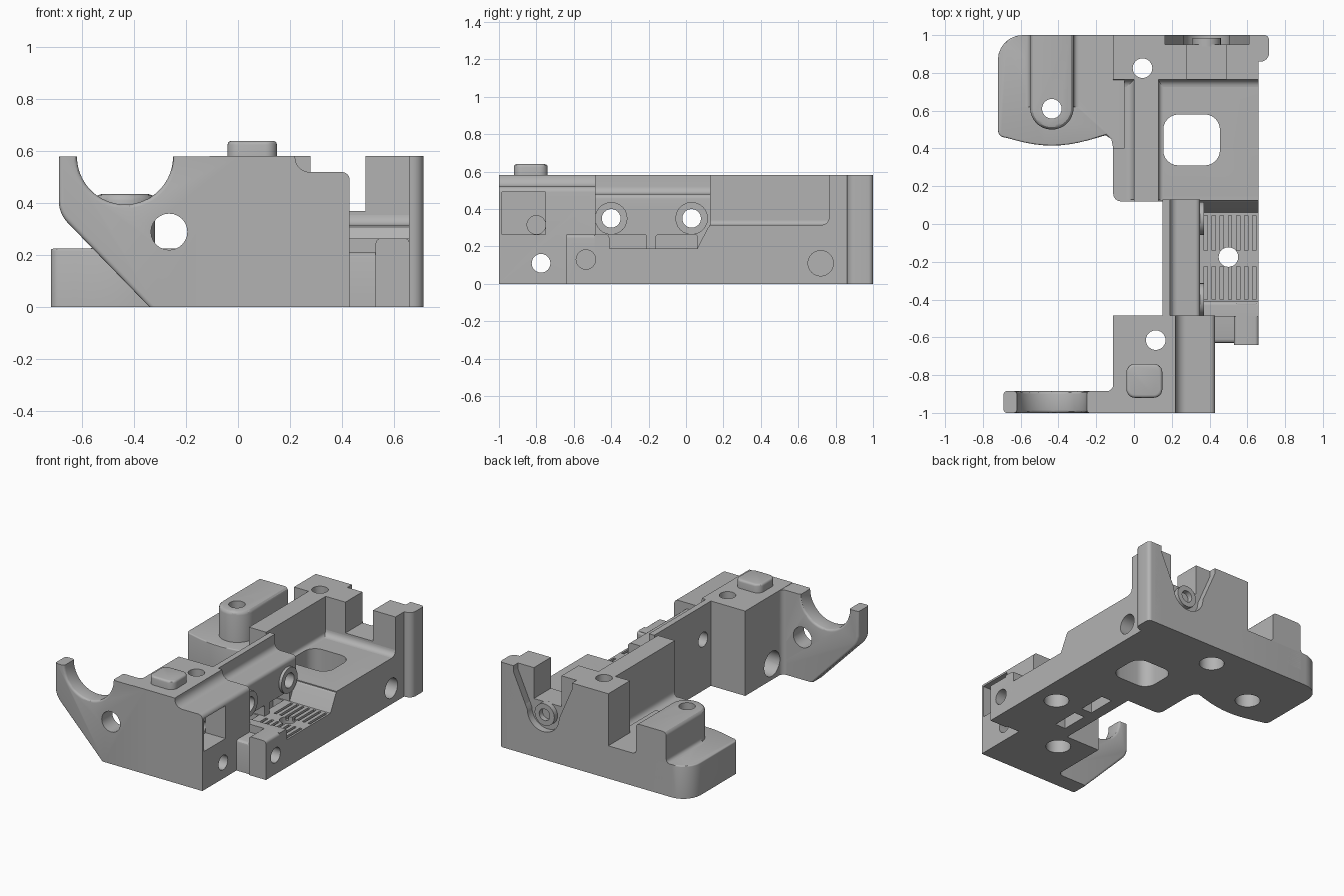
import bpy, bmesh, math
from mathutils import Vector

cube = bpy.data.objects.get("Cube")
if cube:
    bpy.data.objects.remove(cube, do_unlink=True)

grey = bpy.data.materials.new("machined_grey")
grey.use_nodes = True
colour = (0.45, 0.45, 0.45, 1)
grey.diffuse_color = colour
grey.node_tree.nodes["Principled BSDF"].inputs["Base Color"].default_value = colour

parts, cutters = [], []


def arc(cx, cy, r, start, end, n=24):
    """Points on an arc, angles in degrees."""
    angles = [math.radians(start + (end - start) * i / n) for i in range(n + 1)]
    return [(cx + r * math.cos(a), cy + r * math.sin(a)) for a in angles]


def rounded(pts, n=6):
    """Round every corner that carries a third value, its tangent length."""
    out = []
    for i, p in enumerate(pts):
        c = Vector(p[:2])
        if len(p) < 3:
            out.append(c)
            continue
        u = (Vector(pts[i - 1][:2]) - c).normalized()
        v = (Vector(pts[(i + 1) % len(pts)][:2]) - c).normalized()
        a, b, w = c + u * p[2], c + v * p[2], math.sin(u.angle(v) / 2)
        for k in range(n + 1):
            t = k / n
            f, g, h = (1 - t) ** 2, 2 * t * (1 - t) * w, t * t
            out.append((a * f + c * g + b * h) / (f + g + h))
    return out


def prism(name, axis, pts, lo, hi, bevel=0, where=None, group=parts):
    """Extrude a profile along an axis, softening the edges picked by where."""
    place = {"x": lambda a, b, d: (d, a, b),
             "y": lambda a, b, d: (a, d, b),
             "z": lambda a, b, d: (a, b, d)}[axis]
    bm = bmesh.new()
    ring = rounded(pts)
    low, high = ([bm.verts.new(place(p[0], p[1], d)) for p in ring] for d in (lo, hi))
    bm.faces.new(low)
    bm.faces.new(high)
    for i in range(len(ring)):
        bm.faces.new((low[i - 1], low[i], high[i], high[i - 1]))
    bmesh.ops.recalc_face_normals(bm, faces=bm.faces)
    if bevel:
        edges = [e for e in bm.edges if where((e.verts[0].co + e.verts[1].co) / 2)]
        bmesh.ops.bevel(bm, geom=edges, offset=bevel, segments=3, profile=0.5,
                        affect="EDGES", clamp_overlap=True)
    mesh = bpy.data.meshes.new(name)
    bm.to_mesh(mesh)
    bm.free()
    mesh.materials.append(grey)
    ob = bpy.data.objects.new(name, mesh)
    bpy.context.collection.objects.link(ob)
    group.append(ob)
    return ob


def rect(a0, a1, b0, b1, r=None):
    corners = [(a0, b0), (a1, b0), (a1, b1), (a0, b1)]
    return [c + (r,) for c in corners] if r else corners


def box(name, x0, x1, y0, y1, z0, z1, group=parts):
    return prism(name, "z", rect(x0, x1, y0, y1), z0, z1, group=group)


def hole(axis, a, b, r, lo, hi):
    prism("hole_cutter", axis, arc(a, b, r, 0, 345, 23), lo, hi, group=cutters)


def cove(name, axis, a, b, sa, sb, lo, hi, r=0.04):
    """Concave fillet strip in the inside corner at a, b."""
    curve = [(a + sa * (r - r * math.sin(t * math.pi / 12)),
              b + sb * (r - r * math.cos(t * math.pi / 12))) for t in range(7)]
    prism(name, axis, [(a, b)] + curve, lo, hi)


# Front plate with the open cradle and slanted lower corner
prism("front_plate", "y",
      [(-0.34, 0), (0.0, 0), (0.0, 0.58)] + arc(-0.435, 0.58, 0.185, 0, -180, 32)
      + [(-0.69, 0.58), (-0.69, 0.36, 0.05)], -1, -0.885, 0.015,
      lambda c: c.x < -0.25 and 0.01 < c.z < 0.575 and (c.y < -0.99 or c.y > -0.89))

# Front block with its lower rounded shoulder
prism("front_block", "y",
      [(-0.11, 0), (0.43, 0), (0.43, 0.52, 0.03), (0.22, 0.52, 0.055),
       (0.22, 0.582), (-0.11, 0.582)], -1, -0.485)
cove("front_plate_fillet", "z", -0.11, -0.885, -1, 1, 0, 0.58, 0.035)
prism("locating_pad", "z", rect(-0.04, 0.15, -0.92, -0.74, 0.045), 0.56, 0.64, 0.015,
      lambda c: c.z > 0.63)

# Long wall with a thin lip and a lower shoulder
prism("long_wall", "y",
      [(0.15, 0), (0.35, 0), (0.35, 0.48, 0.025), (0.19, 0.48, 0.04),
       (0.19, 0.582), (0.15, 0.582)], -0.5, 0.13)

# Side rail: low grille floor, ramp and raised deck
prism("side_rail", "x",
      [(-0.49, 0), (1, 0), (1, 0.315), (0.125, 0.315, 0.02), (0.06, 0.19),
       (-0.41, 0.19), (-0.41, 0.265, 0.02), (-0.49, 0.265)], 0.16, 0.66)
prism("rail_end_block", "y",
      [(0.53, 0), (0.66, 0), (0.66, 0.265, 0.02), (0.53, 0.265, 0.02)], -0.64, -0.42)
prism("rail_end_link", "y", rect(0.40, 0.55, 0, 0.21), -0.63, -0.45, 0.02,
      lambda c: c.z > 0.2 and c.y < -0.62)

# Rear deck, walls and towers
prism("rear_step", "z",
      [(-0.11, 0.12, 0.04), (0.2, 0.12), (0.2, 1), (-0.11, 1)], 0, 0.2)
box("rear_deck", 0.0, 0.66, 0.125, 1, 0, 0.315)
box("pocket_wall", 0.0, 0.13, 0.12, 1, 0, 0.582)
box("left_tower", -0.11, 0.28, 0.765, 1, 0, 0.582)
box("back_wall", 0.25, 0.52, 0.765, 1, 0, 0.37)
box("right_tower", 0.49, 0.66, 0.765, 1, 0, 0.582)
prism("corner_rib", "z",
      [(0.6, 0.86), (0.715, 0.86, 0.045), (0.715, 1, 0.025), (0.6, 1)], 0, 0.582)
cove("pocket_back_fillet", "x", 0.765, 0.315, -1, 1, 0.13, 0.66)
cove("pocket_side_fillet", "y", 0.13, 0.315, 1, 1, 0.13, 0.765, 0.025)
cove("step_side_fillet", "y", 0.0, 0.2, -1, 1, 0.13, 0.765)
cove("step_back_fillet", "x", 0.765, 0.2, -1, 1, -0.11, 0.0)

# Wing platform with a bowed front edge and a tall rounded boss
bow = [(-0.72 + 0.57 * i / 12, 0.47 - 0.055 * math.sin(math.pi * i / 12))
       for i in range(1, 13)]
prism("wing_platform", "z",
      [(-0.72, 0.465, 0.03)] + bow + [(-0.12, 0.45), (-0.11, 0.40), (-0.05, 0.40),
      (-0.05, 1), (-0.72, 1, 0.13)], 0, 0.225, 0.03,
      lambda c: c.z > 0.22 and c.y < 0.995 and c.x < -0.115)
prism("wing_boss", "z", [(-0.32, 1), (-0.55, 1)] + arc(-0.435, 0.615, 0.115, 180, 360),
      0.1, 0.435, 0.025, lambda c: c.z > 0.43 and c.y < 0.99)
for side in (-1, 1):
    cove("wing_boss_fillet", "y", -0.435 + side * 0.115, 0.225, side, 1, 0.62, 1, 0.025)

# Round bosses on the long wall
for y in (-0.4, 0.03):
    prism("wall_boss", "x", arc(y, 0.35, 0.087, 0, 345, 23), 0.3, 0.37)
    hole("x", y, 0.35, 0.05, 0.1, 0.5)

# Wall openings and the slots beneath them
for y0, y1 in ((-0.42, -0.21), (-0.16, 0.06)):
    prism("opening_cutter", "x",
          [(y0, 0.19), (y1, 0.19), (y1, 0.265, 0.015), (y0, 0.265, 0.015)],
          0.23, 0.37, group=cutters)
    box("slot_cutter", 0.23, 0.31, y0 + 0.01, y1 - 0.01, -0.1, 0.2, cutters)
    # Ventilated grille grooves
    for i in range(7):
        x = 0.37 + 0.043 * i
        box("groove_cutter", x, x + 0.018, y0 + 0.02, y1 - 0.015, 0.165, 0.25, cutters)

# Vertical screw holes with counterbores underneath
for x, y in ((-0.435, 0.61), (0.045, 0.825), (0.5, -0.175), (0.115, -0.615)):
    hole("z", x, y, 0.052, -0.1, 0.8)
    hole("z", x, y, 0.08, -0.1, 0.1)
prism("deck_window_cutter", "z", rect(0.155, 0.455, 0.31, 0.58, 0.08), -0.1, 0.4,
      group=cutters)

# Cross holes and the side pocket
hole("y", -0.265, 0.29, 0.07, -1.1, -0.8)
hole("x", -0.775, 0.11, 0.05, -0.3, 0.6)
hole("x", -0.775, 0.11, 0.085, -0.3, 0.0)
hole("x", 0.72, 0.11, 0.068, 0.52, 0.8)
hole("x", -0.535, 0.13, 0.052, 0.56, 0.8)
box("side_pocket_cutter", 0.28, 0.6, -0.985, -0.75, 0.265, 0.49, cutters)
hole("x", -0.8, 0.315, 0.05, 0.15, 0.4)

# Tapered recess in the back face
prism("back_recess_cutter", "y",
      [(0.165, 0.7), (0.61, 0.7), (0.61, 0.54)] + arc(0.385, 0.31, 0.12, 0, -180)
      + [(0.165, 0.54)], 0.95, 1.1, group=cutters)


def bounds(ob):
    cs = [v.co for v in ob.data.vertices]
    return [(min(c[i] for c in cs), max(c[i] for c in cs)) for i in range(3)]


# Cut every part with each cutter that reaches it
for part in parts:
    pb = bounds(part)
    for cutter in cutters:
        if all(p[0] < c[1] and c[0] < p[1] for p, c in zip(pb, bounds(cutter))):
            mod = part.modifiers.new("cut", "BOOLEAN")
            mod.operation, mod.solver, mod.object = "DIFFERENCE", "EXACT", cutter
bpy.context.view_layer.update()
deps = bpy.context.evaluated_depsgraph_get()
results = [bpy.data.meshes.new_from_object(p.evaluated_get(deps)) for p in parts]
for part, mesh in zip(parts, results):
    part.modifiers.clear()
    part.data = mesh
for cutter in cutters:
    bpy.data.objects.remove(cutter, do_unlink=True)

# Ring boss standing inside the back recess
prism("recess_boss", "y", arc(0.385, 0.3, 0.075, 0, 360, 24)
      + arc(0.385, 0.3, 0.04, 360, 0, 24), 0.94, 0.985)

for ob in parts:
    bpy.ops.object.select_all(action="DESELECT")
    ob.select_set(True)
    bpy.context.view_layer.objects.active = ob
    bpy.ops.object.shade_smooth_by_angle(angle=math.radians(30))
